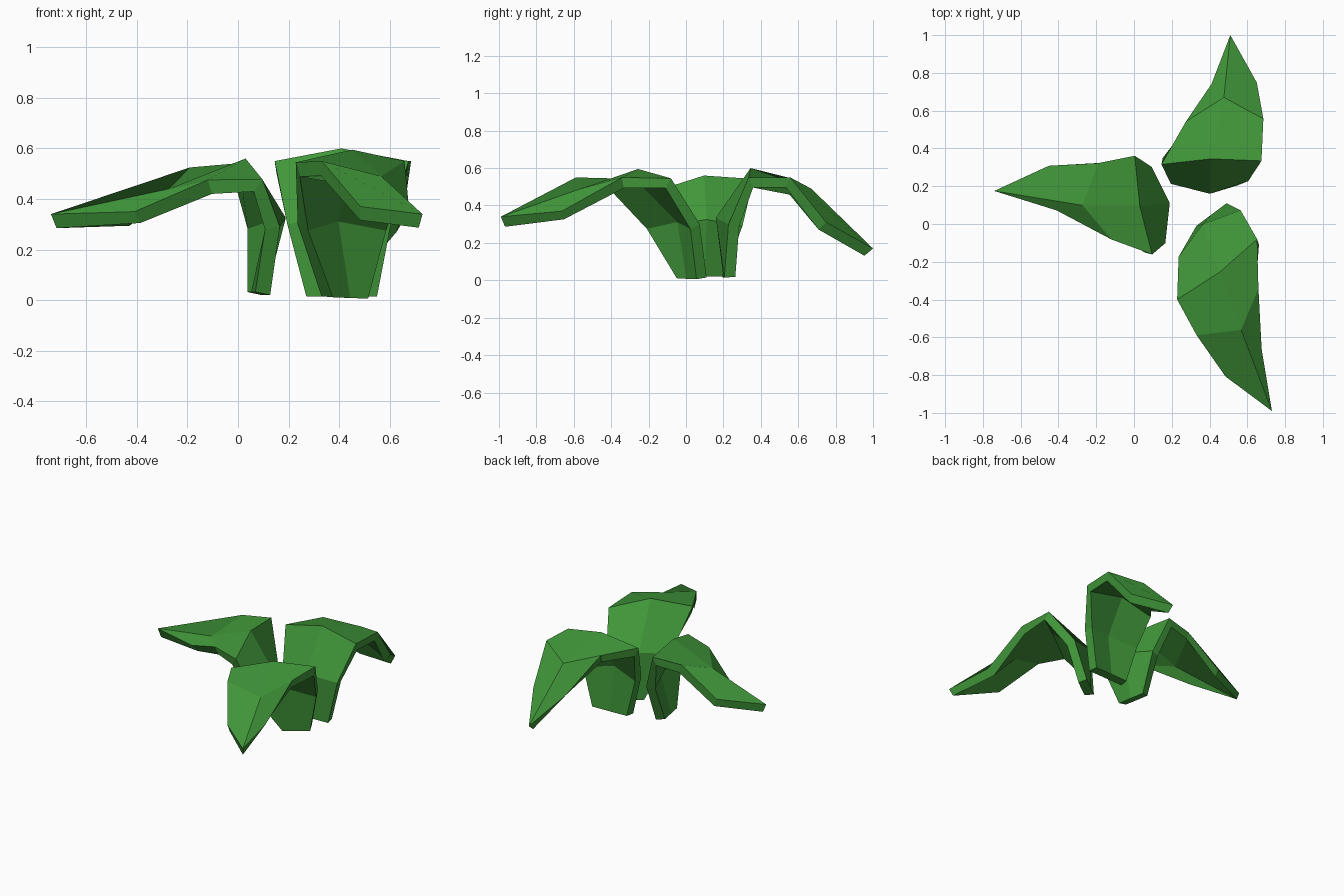
import bpy
import bmesh
from math import radians
from mathutils import Matrix, Vector

cube = bpy.data.objects.get("Cube")
if cube:
    bpy.data.objects.remove(cube, do_unlink=True)

# Leaf colour
green = bpy.data.materials.new("leaf_green")
green.use_nodes = True
colour = (0.052, 0.31, 0.042, 1)
green.diffuse_color = colour
green.node_tree.nodes["Principled BSDF"].inputs["Base Color"].default_value = colour

# Shared blade section at foot, knee, fold, shoulder and neck:
# full width, midrib push along the heading, midrib lift, share of the side tilt
SECTIONS = [
    (0.2, 0, 0, 0),
    (0.41, -0.06, 0.035, 0),
    (0.53, 0.02, 0.05, 1),
    (0.41, 0.12, -0.06, 1),
    (0.24, 0, 0, 0),
]


def make_leaf(name, heading, path, tilt=0, foot_width=1):
    """Sweep the blade section along a path of centres that ends at the tip."""
    turn = Matrix.Rotation(radians(heading), 3, "Z")
    forward = turn @ Vector((1, 0, 0))
    across = turn @ Vector((0, 1, 0))
    up = Vector((0, 0, 1))

    bm = bmesh.new()
    rows = []
    for index, (centre, section) in enumerate(zip(path, SECTIONS)):
        width, push, lift, lean = section
        if index == 0:
            width *= foot_width
        half = (across + up * tilt * lean) * width / 2
        centre = Vector(centre)
        midrib = centre + forward * push + up * lift
        rows.append([bm.verts.new(p) for p in (centre - half, midrib, centre + half)])

    # Stem and folded top of the blade
    *blade, neck = rows
    for low, high in zip(blade, blade[1:]):
        for i in range(2):
            bm.faces.new((low[i], high[i], high[i + 1], low[i + 1]))

    # Pointed end, creased along the midrib
    tip = bm.verts.new(path[-1])
    first, midrib, last = blade[-1]
    bm.faces.new((first, neck[0], tip, midrib))
    bm.faces.new((midrib, tip, neck[-1], last))
    bm.verts.remove(neck[1])

    mesh = bpy.data.meshes.new(name)
    bm.to_mesh(mesh)
    bm.free()
    mesh.materials.append(green)
    leaf = bpy.data.objects.new(name, mesh)
    bpy.context.collection.objects.link(leaf)

    # Thickness grows towards the underside
    solid = leaf.modifiers.new("thickness", "SOLIDIFY")
    solid.thickness = 0.06
    solid.offset = -1


# Leaf reaching forward
make_leaf("front_leaf", -53, [
    (0.41, 0.05, 0.015),
    (0.4, -0.05, 0.3),
    (0.44, -0.24, 0.545),
    (0.495, -0.465, 0.55),
    (0.58, -0.735, 0.37),
    (0.73, -0.99, 0.34),
])

# Leaf reaching to the right side
make_leaf("right_leaf", 190, [
    (0.11, 0.1, 0.02),
    (0.13, 0.1, 0.29),
    (0.05, 0.1, 0.51),
    (-0.155, 0.12, 0.5),
    (-0.43, 0.19, 0.35),
    (-0.74, 0.175, 0.34),
], tilt=-0.12)

# Leaf reaching backward, with a broader foot
make_leaf("back_leaf", 92, [
    (0.41, 0.2, 0.015),
    (0.4, 0.22, 0.3),
    (0.41, 0.325, 0.55),
    (0.48, 0.55, 0.55),
    (0.53, 0.745, 0.31),
    (0.51, 1, 0.17),
], foot_width=1.4)
